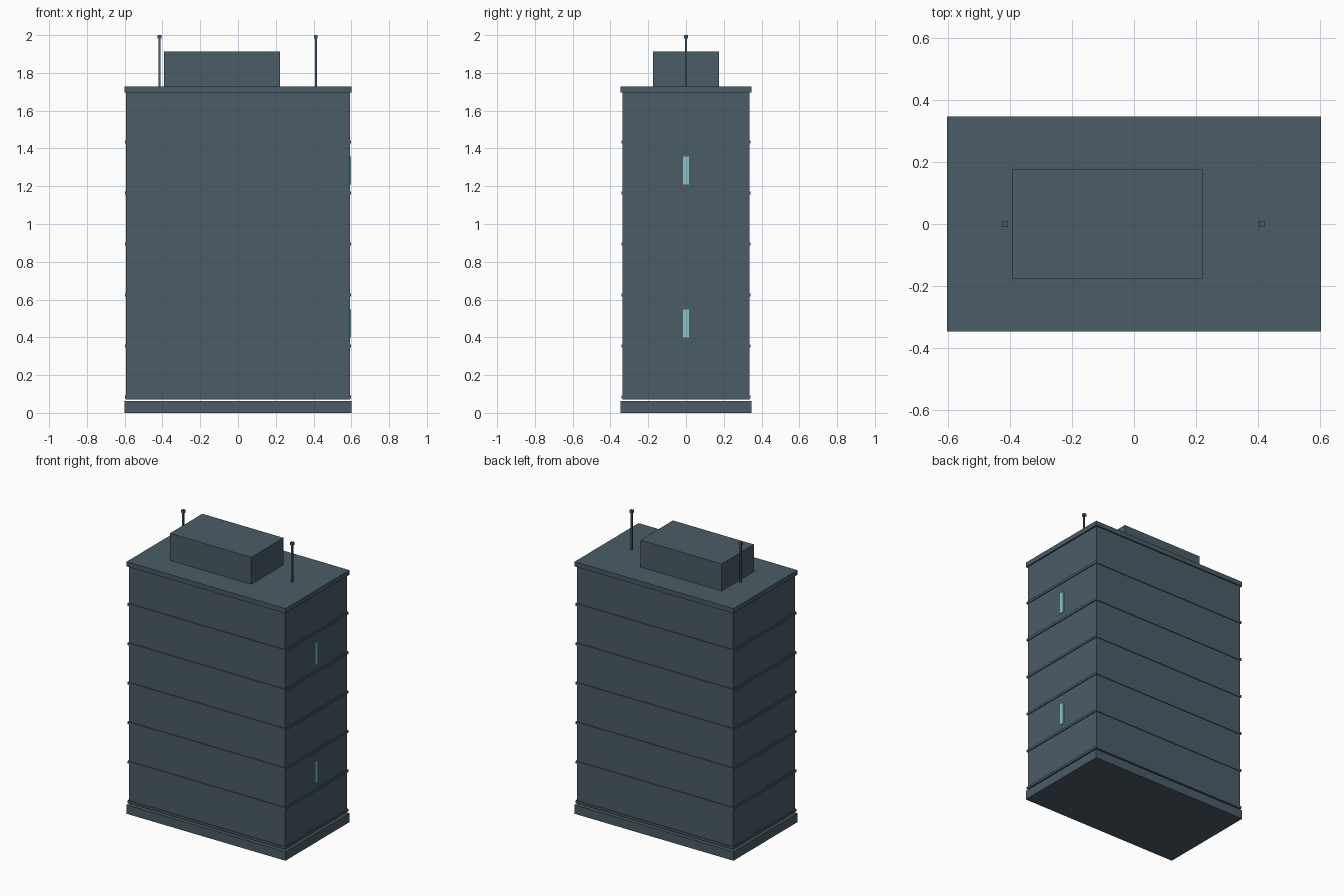
import bpy
import bmesh

if "Cube" in bpy.data.objects:
    bpy.data.objects.remove(bpy.data.objects["Cube"])


def make_material(name, color):
    mat = bpy.data.materials.new(name)
    mat.diffuse_color = (*color, 1.0)
    mat.use_nodes = True
    mat.node_tree.nodes["Principled BSDF"].inputs["Base Color"].default_value = mat.diffuse_color
    return mat


slate = make_material("slate_blue_grey", (0.068, 0.107, 0.135))
glass = make_material("pale_cyan_glass", (0.23, 0.56, 0.60))


def box(name, x, y, z, mat=slate):
    """Box from (min, max) ranges on each axis."""
    bm = bmesh.new()
    bmesh.ops.create_cube(bm, size=1.0)
    for v in bm.verts:
        v.co = [r[0] if c < 0 else r[1] for c, r in zip(v.co, (x, y, z))]
    mesh = bpy.data.meshes.new(name)
    bm.to_mesh(mesh)
    bm.free()
    mesh.materials.append(mat)
    obj = bpy.data.objects.new(name, mesh)
    bpy.context.collection.objects.link(obj)
    return obj


def block(name, half_x, half_y, z0, z1):
    return box(name, (-half_x, half_x), (-half_y, half_y), (z0, z1))


# Plinth, main tower and roof slab
block("plinth", 0.602, 0.346, 0.0, 0.062)
block("tower_body", 0.592, 0.337, 0.072, 1.695)
block("roof_slab", 0.602, 0.346, 1.695, 1.727)

# Thin ledges marking each storey
for i in range(6):
    z = 0.083 + 0.27 * i
    block(f"floor_ledge_{i + 1}", 0.598, 0.342, z - 0.008, z + 0.008)

# Rooftop plant room
box("plant_room", (-0.393, 0.222), (-0.175, 0.175), (1.727, 1.912))

# Antennas with small square tips
for side, x in (("left", -0.415), ("right", 0.412)):
    box(f"{side}_antenna_pole", (x - 0.005, x + 0.005), (-0.005, 0.005), (1.727, 1.982))
    box(f"{side}_antenna_tip", (x - 0.01, x + 0.01), (-0.01, 0.01), (1.982, 2.0))

# Narrow lit windows on the right wall
for name, z in (("lower_window", 0.40), ("upper_window", 1.21)):
    box(name, (0.589, 0.597), (-0.016, 0.016), (z, z + 0.147), glass)
